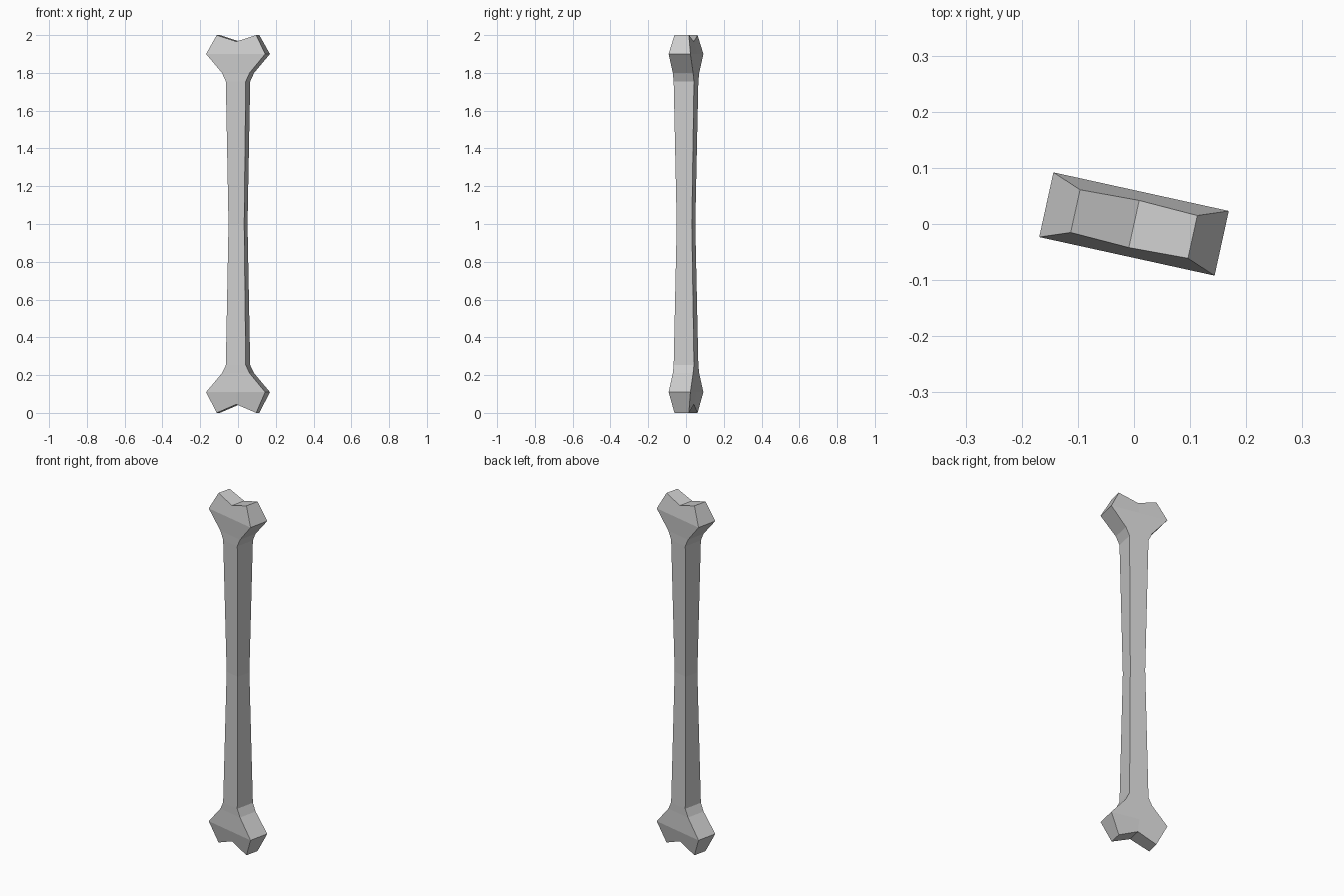
import bpy
import bmesh
import math

cube = bpy.data.objects.get("Cube")
if cube:
    bpy.data.objects.remove(cube, do_unlink=True)

# Single bone grey
grey = bpy.data.materials.new("bone grey")
grey.use_nodes = True
colour = (0.6, 0.6, 0.6, 1)
grey.diffuse_color = colour
grey.node_tree.nodes["Principled BSDF"].inputs["Base Color"].default_value = colour

# Cross sections: height, half width, half depth, middle half depth, middle height
sections = [
    (0.00, 0.107, 0.039, 0.043, 0.045),
    (0.11, 0.160, 0.059, 0.059, 0.11),
    (0.21, 0.075, 0.055, 0.055, 0.21),
    (0.253, 0.054, 0.055, 0.055, 0.253),
    (1.00, 0.0425, 0.041, 0.041, 1.00),
    (1.755, 0.054, 0.055, 0.055, 1.755),
    (1.80, 0.075, 0.055, 0.055, 1.80),
    (1.90, 0.160, 0.059, 0.059, 1.90),
    (2.00, 0.107, 0.039, 0.043, 1.966),
]

bm = bmesh.new()


def ring(z, w, d, mid_d, mid_z):
    """Six points around the bone: front left to right, then back."""
    points = [(-w, -d, z), (0, -mid_d, mid_z), (w, -d, z),
              (w, d, z), (0, mid_d, mid_z), (-w, d, z)]
    return [bm.verts.new(p) for p in points]


# Shaft and flared knuckles
rings = [ring(*s) for s in sections]
for low, high in zip(rings, rings[1:]):
    for i in range(6):
        j = (i + 1) % 6
        bm.faces.new((low[i], low[j], high[j], high[i]))

# Notched ends
for end in (rings[0], rings[-1]):
    bm.faces.new((end[0], end[1], end[4], end[5]))
    bm.faces.new((end[1], end[2], end[3], end[4]))

bmesh.ops.recalc_face_normals(bm, faces=bm.faces)
mesh = bpy.data.meshes.new("bone")
bm.to_mesh(mesh)
bm.free()
mesh.materials.append(grey)

bone = bpy.data.objects.new("bone", mesh)
bone.rotation_euler.z = math.radians(-12.4)
bpy.context.collection.objects.link(bone)
